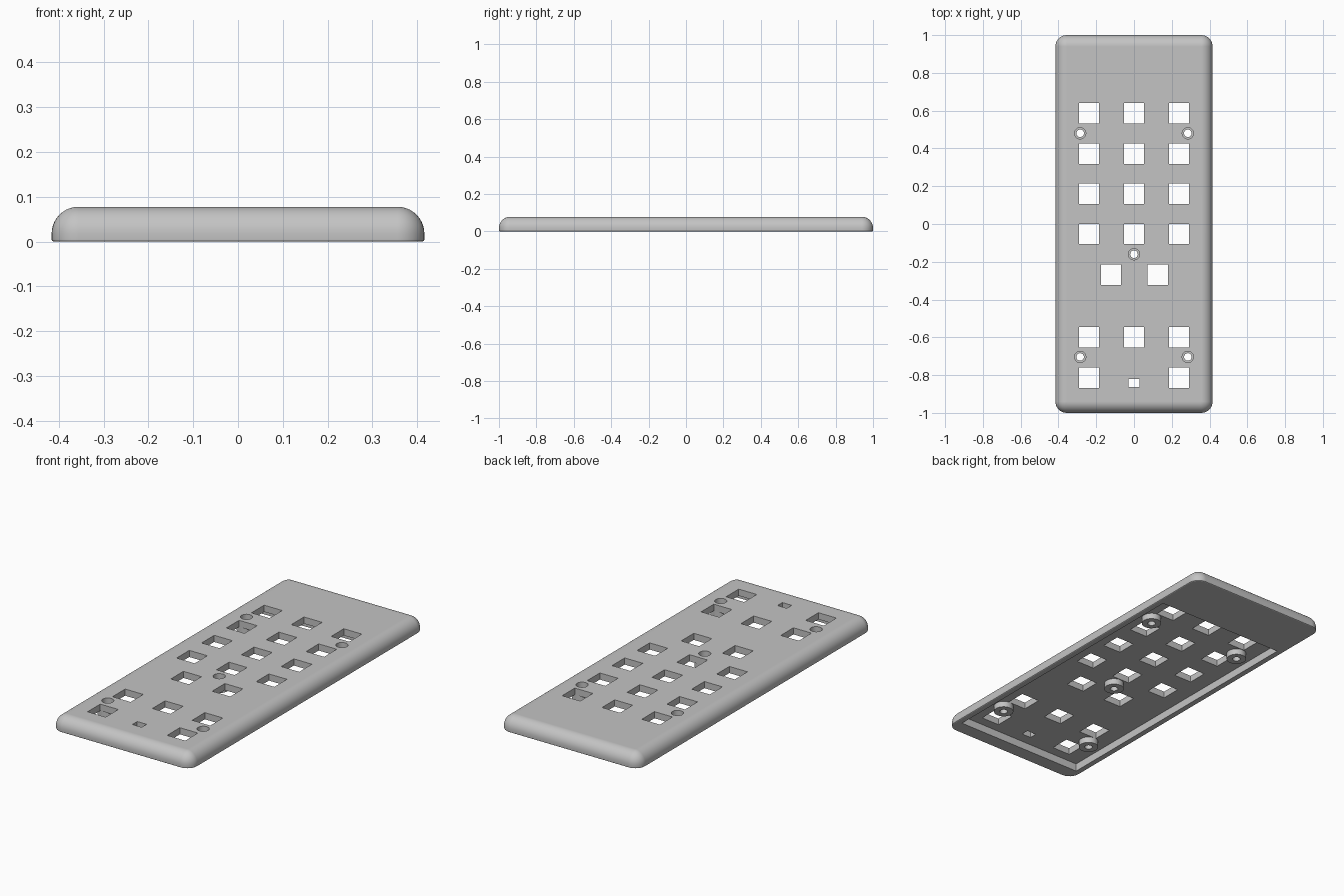
import bpy, bmesh, math
from mathutils import Matrix

if "Cube" in bpy.data.objects:
    bpy.data.objects.remove(bpy.data.objects["Cube"], do_unlink=True)

HALF_X, HALF_Y, TOP = 0.416, 1.0, 0.078
FLOOR = 0.042          # underside of the top plate
FILLET = 0.06          # edge and corner rounding

grey = bpy.data.materials.new("light grey plastic")
grey.use_nodes = True
colour = (0.55, 0.55, 0.55, 1)
grey.diffuse_color = colour
grey.node_tree.nodes["Principled BSDF"].inputs["Base Color"].default_value = colour


def make_object(name, bm):
    bmesh.ops.recalc_face_normals(bm, faces=bm.faces)
    mesh = bpy.data.meshes.new(name)
    bm.to_mesh(mesh)
    bm.free()
    obj = bpy.data.objects.new(name, mesh)
    bpy.context.collection.objects.link(obj)
    mesh.materials.append(grey)
    return obj


def add_box(bm, x, y, w, d, z0, z1):
    place = Matrix.Translation((x, y, (z0 + z1) / 2)) @ Matrix.Diagonal((w, d, z1 - z0, 1))
    bmesh.ops.create_cube(bm, size=1, matrix=place)


def add_cylinder(bm, x, y, r, z0, z1):
    bmesh.ops.create_cone(bm, cap_ends=True, segments=32, radius1=r, radius2=r,
                          depth=z1 - z0, matrix=Matrix.Translation((x, y, (z0 + z1) / 2)))


def combine(target, tool, operation):
    mod = target.modifiers.new(operation.lower(), "BOOLEAN")
    mod.operation, mod.solver, mod.object = operation, "EXACT", tool
    bpy.context.view_layer.objects.active = target
    bpy.ops.object.modifier_apply(modifier=mod.name)
    bpy.data.objects.remove(tool, do_unlink=True)


def ring(bm, inset, z, steps=8):
    """Rounded rectangle loop, pulled in by inset."""
    r = max(FILLET - inset, 0.003)
    hx, hy = HALF_X - inset - r, HALF_Y - inset - r
    verts = []
    for q, (sx, sy) in enumerate([(1, 1), (-1, 1), (-1, -1), (1, -1)]):
        for i in range(steps + 1):
            a = (q + i / steps) * math.pi / 2
            verts.append(bm.verts.new((sx * hx + r * math.cos(a), sy * hy + r * math.sin(a), z)))
    return verts


# Rounded cover body, lofted from the base up over the fillet
profile = [(0.004, 0), (0.001, 0.002), (0, 0.005)]
for i in range(11):
    a = i / 10 * math.pi / 2
    profile.append((FILLET * (1 - math.cos(a)), TOP - FILLET * (1 - math.sin(a))))
bm = bmesh.new()
rings = [ring(bm, d, z) for d, z in profile]
for low, high in zip(rings, rings[1:]):
    for i in range(len(low)):
        j = (i + 1) % len(low)
        bm.faces.new((low[i], low[j], high[j], high[i]))
bm.faces.new(rings[0])
bm.faces.new(rings[-1])
bmesh.ops.remove_doubles(bm, verts=bm.verts, dist=0.0001)
cover = make_object("cover_plate", bm)

# Hollow underside, leaving the back end solid
bm = bmesh.new()
y_front, y_back = -0.92, 0.69
add_box(bm, 0, (y_front + y_back) / 2, 0.766, y_back - y_front, -0.05, FLOOR)
combine(cover, make_object("recess_cutter", bm), "DIFFERENCE")

# Screw bosses under the plate
screws = [(s * 0.285, y) for s in (-1, 1) for y in (0.48, -0.704)] + [(0, -0.16)]
bm = bmesh.new()
for x, y in screws:
    add_cylinder(bm, x, y, 0.05, 0.01, FLOOR + 0.015)
combine(cover, make_object("screw_bosses", bm), "UNION")

# Square key openings and the small slot
keys = [(x, y) for y in (0.586, 0.372, 0.16, -0.053, -0.6, -0.813) for x in (-0.238, 0, 0.238)]
keys.remove((0, -0.813))
keys += [(-0.122, -0.268), (0.125, -0.268)]
bm = bmesh.new()
for x, y in keys:
    add_box(bm, x, y, 0.108, 0.108, -0.1, 0.2)
add_box(bm, 0, -0.841, 0.056, 0.042, -0.1, 0.2)
combine(cover, make_object("key_cutter", bm), "DIFFERENCE")

# Screw holes with wider counterbores from the top
for name, r, z0 in (("screw_cutter", 0.02, -0.1), ("counterbore_cutter", 0.03, 0.035)):
    bm = bmesh.new()
    for x, y in screws:
        add_cylinder(bm, x, y, r, z0, 0.2)
    combine(cover, make_object(name, bm), "DIFFERENCE")

# Smooth fillets, crisp openings
bpy.ops.object.select_all(action="DESELECT")
cover.select_set(True)
bpy.context.view_layer.objects.active = cover
bpy.ops.object.shade_smooth_by_angle(angle=math.radians(30))
weighted = cover.modifiers.new("weighted normals", "WEIGHTED_NORMAL")
weighted.keep_sharp = True
